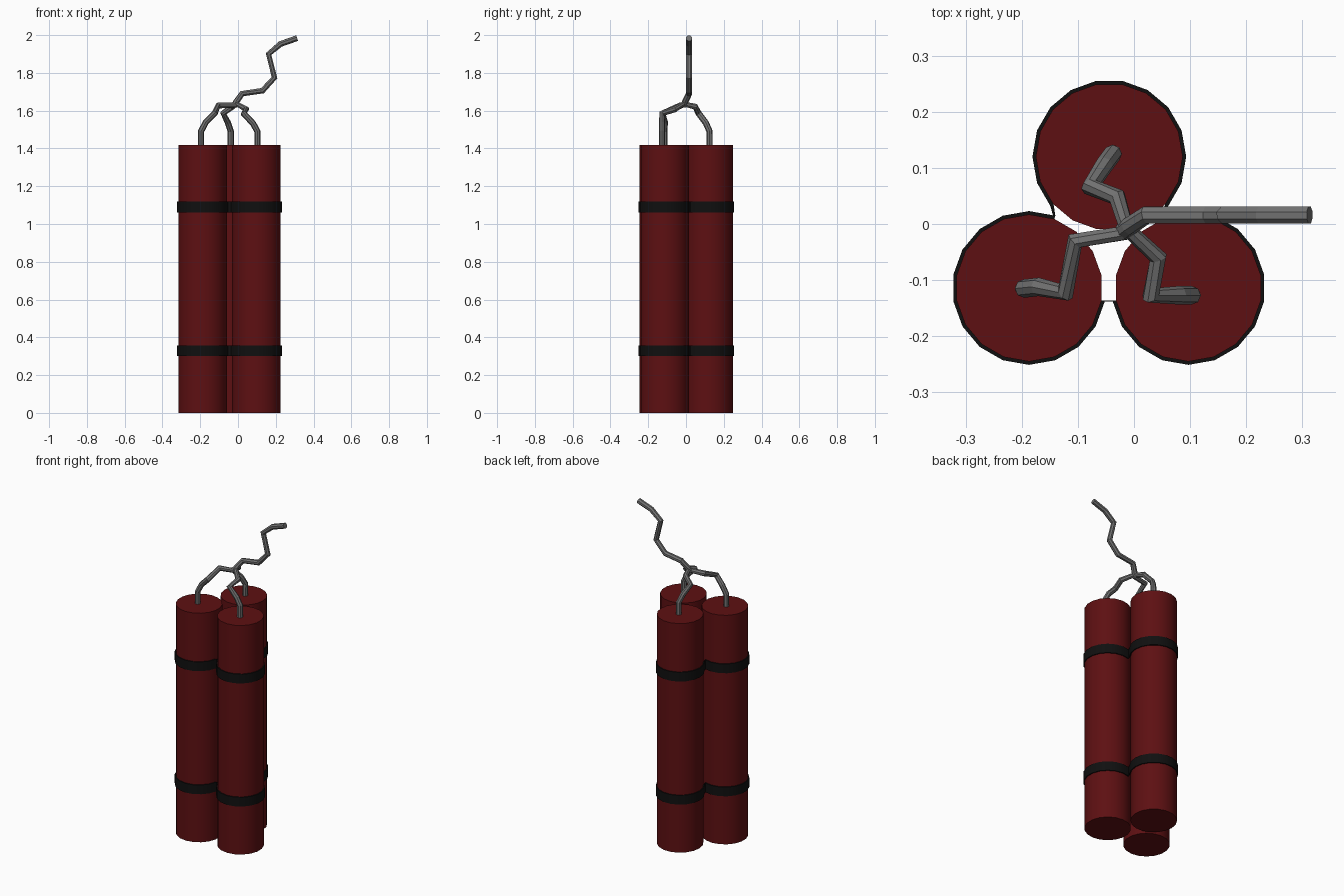
import bpy, bmesh
from math import radians, cos, sin

if "Cube" in bpy.data.objects:
    bpy.data.objects.remove(bpy.data.objects["Cube"])


def material(name, color):
    m = bpy.data.materials.new(name)
    m.use_nodes = True
    m.diffuse_color = (*color, 1)
    m.node_tree.nodes["Principled BSDF"].inputs["Base Color"].default_value = (*color, 1)
    return m


red = material("dark red paper", (0.11, 0.005, 0.006))
black = material("black tape", (0.005, 0.005, 0.005))
grey = material("grey fuse cord", (0.17, 0.17, 0.17))

SIDES = 18
STEP = 360 / SIDES
STICK_R, BAND_R = 0.131, 0.137
HEIGHT = 1.418

# name: centre x, centre y, first corner angle, start and end of the taped arc
STICKS = {
    "left": (0.097, -0.114, 10, 190, 470),
    "back": (-0.044, 0.12, 0, -40, 220),
    "right": (-0.187, -0.114, 10, 70, 350),
}


def on_circle(cx, cy, r, angle):
    a = radians(angle)
    return cx + r * cos(a), cy + r * sin(a)


def add_object(name, bm, mat, smooth_angle=None):
    bmesh.ops.recalc_face_normals(bm, faces=bm.faces)
    mesh = bpy.data.meshes.new(name)
    bm.to_mesh(mesh)
    bm.free()
    mesh.materials.append(mat)
    obj = bpy.data.objects.new(name, mesh)
    bpy.context.collection.objects.link(obj)
    if smooth_angle:
        bpy.ops.object.select_all(action="DESELECT")
        obj.select_set(True)
        bpy.context.view_layer.objects.active = obj
        bpy.ops.object.shade_smooth_by_angle(angle=radians(smooth_angle))
    return obj


# Three sticks
for side, (cx, cy, first, _, _) in STICKS.items():
    bm = bmesh.new()
    ring = [bm.verts.new((*on_circle(cx, cy, STICK_R, first + i * STEP), 0))
            for i in range(SIDES)]
    base = bm.faces.new(ring)
    top = bmesh.ops.extrude_face_region(bm, geom=[base], use_keep_orig=True)["geom"]
    bmesh.ops.translate(bm, vec=(0, 0, HEIGHT),
                        verts=[v for v in top if isinstance(v, bmesh.types.BMVert)])
    add_object(side + "_stick", bm, red, 30)


# Tape bands: one thin wall running round the outside of all three sticks
def outline(radius):
    points = []
    for cx, cy, _, start, end in STICKS.values():
        count = round((end - start) / STEP)
        points += [on_circle(cx, cy, radius, start + i * STEP) for i in range(count + 1)]
    return points


def tape_band(name, z0, z1):
    bm = bmesh.new()
    outer, inner = outline(BAND_R), outline(STICK_R - 0.001)
    loops = [[bm.verts.new((x, y, z)) for x, y in pts]
             for pts, z in ((outer, z0), (outer, z1), (inner, z1), (inner, z0))]
    n = len(outer)
    for k in range(4):
        a, b = loops[k], loops[(k + 1) % 4]
        for i in range(n):
            j = (i + 1) % n
            bm.faces.new((a[i], a[j], b[j], b[i]))
    add_object(name, bm, black, 30)


tape_band("lower_band", 0.3, 0.357)
tape_band("upper_band", 1.062, 1.119)


# Fuse cords: eight-sided flat-shaded tubes along bent paths
def fuse(name, points, end_scale=1.0):
    curve = bpy.data.curves.new(name, "CURVE")
    curve.dimensions = "3D"
    curve.bevel_depth = 0.0165
    curve.bevel_resolution = 2
    curve.use_fill_caps = True
    spline = curve.splines.new("POLY")
    spline.points.add(len(points) - 1)
    for p, co in zip(spline.points, points):
        p.co = (*co, 1)
    spline.points[-1].radius = end_scale
    spline.use_smooth = False
    temp = bpy.data.objects.new(name + "_path", curve)
    bpy.context.collection.objects.link(temp)
    bpy.context.view_layer.update()
    mesh = bpy.data.meshes.new_from_object(
        temp.evaluated_get(bpy.context.evaluated_depsgraph_get()))
    bpy.data.objects.remove(temp)
    mesh.name = name
    mesh.materials.clear()
    mesh.materials.append(grey)
    bpy.context.collection.objects.link(bpy.data.objects.new(name, mesh))


fuse("right_fuse", [(-0.196, -0.115, 1.4), (-0.196, -0.115, 1.49), (-0.17, -0.112, 1.54),
                    (-0.122, -0.122, 1.587), (-0.105, -0.03, 1.627), (-0.01, -0.015, 1.63)], 0.8)
fuse("left_fuse", [(0.103, -0.127, 1.4), (0.103, -0.127, 1.49), (0.08, -0.127, 1.532),
                   (0.03, -0.127, 1.585), (0.043, -0.06, 1.607), (-0.005, -0.015, 1.635)], 0.8)
fuse("back_fuse", [(-0.038, 0.125, 1.4), (-0.038, 0.125, 1.49), (-0.053, 0.105, 1.535),
                   (-0.078, 0.066, 1.587), (-0.03, 0.048, 1.622), (-0.012, -0.012, 1.635)], 0.8)
fuse("main_fuse", [(-0.02, -0.014, 1.625), (-0.008, -0.004, 1.648), (0.022, 0.016, 1.69),
                   (0.13, 0.016, 1.706), (0.193, 0.016, 1.775), (0.162, 0.016, 1.9),
                   (0.225, 0.016, 1.953), (0.313, 0.016, 1.984)])
